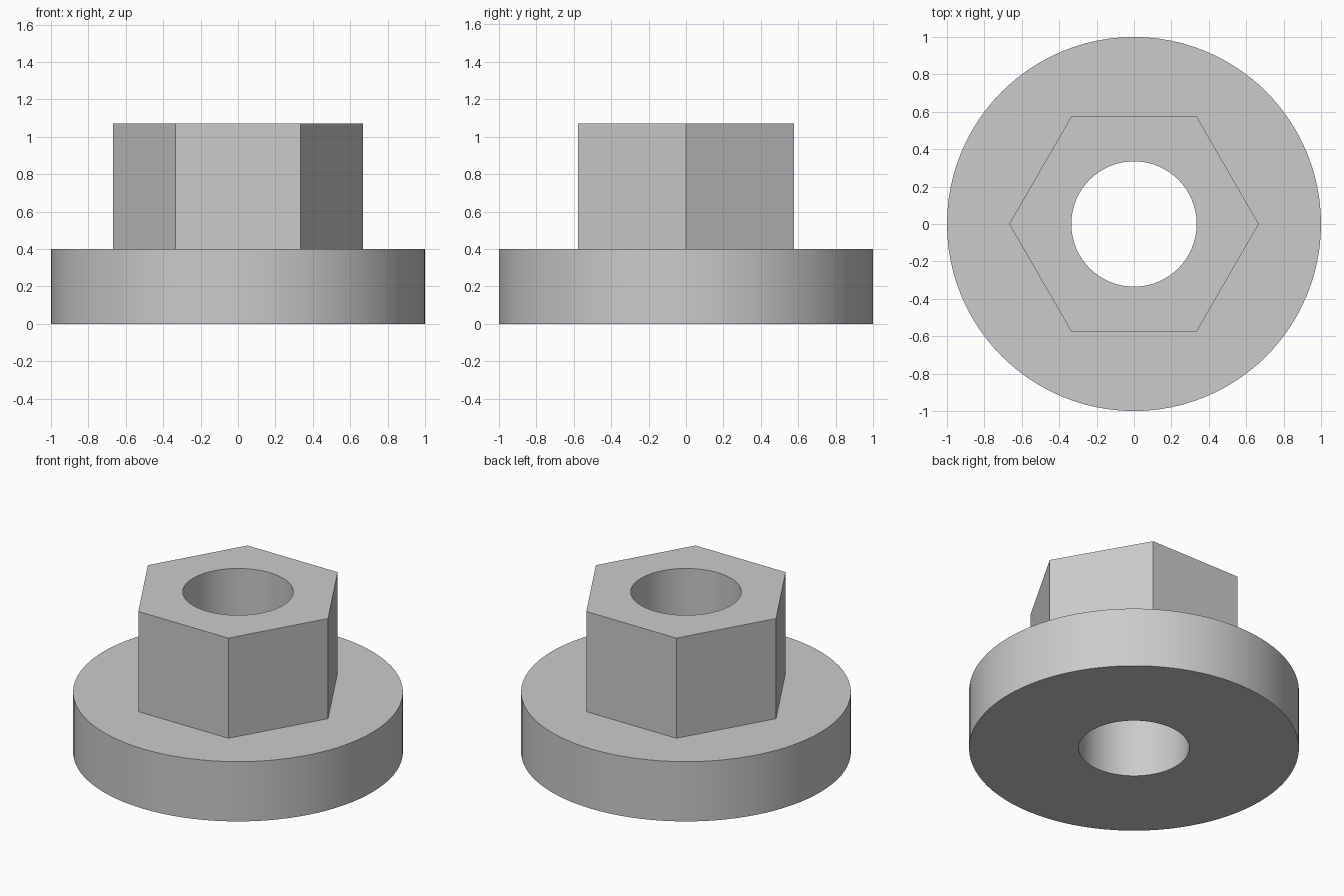
import bpy
import bmesh
from math import cos, pi, radians, sin

SEGMENTS = 96          # divisible by six, so hexagon corners fall on vertices
FLANGE_RADIUS = 1.0
FLANGE_HEIGHT = 0.4
HEX_RADIUS = 0.667     # centre to corner
BORE_RADIUS = 0.335
TOTAL_HEIGHT = 1.07

cube = bpy.data.objects.get("Cube")
if cube:
    bpy.data.objects.remove(cube, do_unlink=True)


def round_outline(radius):
    return lambda angle: radius


def hex_outline(corner_radius):
    """Distance from the centre to a hexagon's edge at a given angle."""
    def distance(angle):
        return corner_radius * cos(pi / 6) / cos(angle % (pi / 3) - pi / 6)
    return distance


def add_ring(bm, outline, z):
    ring = []
    for i in range(SEGMENTS):
        angle = 2 * pi * i / SEGMENTS
        r = outline(angle)
        ring.append(bm.verts.new((r * cos(angle), r * sin(angle), z)))
    return ring


# Grey metal
metal = bpy.data.materials.new("grey_metal")
grey = (0.6, 0.6, 0.6, 1.0)
metal.use_nodes = True
metal.diffuse_color = grey
metal.node_tree.nodes["Principled BSDF"].inputs["Base Color"].default_value = grey

# Section of the nut: underside, flange wall, flange top, hex wall, hex top, bore
bore = round_outline(BORE_RADIUS)
flange = round_outline(FLANGE_RADIUS)
hexagon = hex_outline(HEX_RADIUS)
section = [
    (bore, 0),
    (flange, 0),
    (flange, FLANGE_HEIGHT),
    (hexagon, FLANGE_HEIGHT),
    (hexagon, TOTAL_HEIGHT),
    (bore, TOTAL_HEIGHT),
]

# Bridge the rings into one closed solid
bm = bmesh.new()
rings = [add_ring(bm, outline, z) for outline, z in section]
for lower, upper in zip(rings, rings[1:] + rings[:1]):
    for i in range(SEGMENTS):
        j = (i + 1) % SEGMENTS
        bm.faces.new((lower[i], lower[j], upper[j], upper[i]))
bmesh.ops.recalc_face_normals(bm, faces=bm.faces)

mesh = bpy.data.meshes.new("flanged_hex_nut")
bm.to_mesh(mesh)
bm.free()
mesh.materials.append(metal)

nut = bpy.data.objects.new("flanged_hex_nut", mesh)
bpy.context.collection.objects.link(nut)

# Smooth round walls, crisp corners
bpy.ops.object.select_all(action="DESELECT")
nut.select_set(True)
bpy.context.view_layer.objects.active = nut
bpy.ops.object.shade_smooth_by_angle(angle=radians(30))
